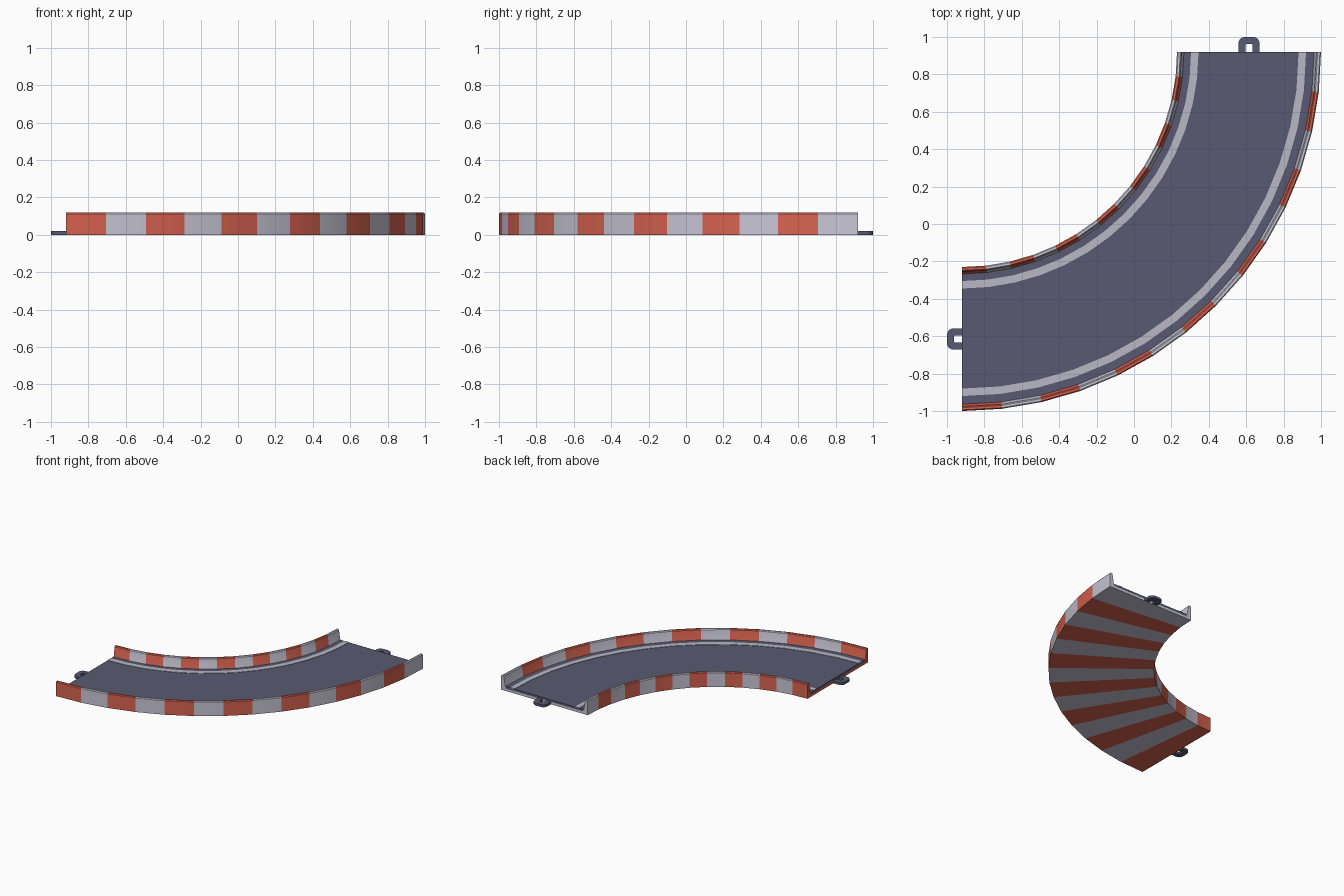
import bpy, math

if "Cube" in bpy.data.objects:
    bpy.data.objects.remove(bpy.data.objects["Cube"])

CX, CY = -0.92, 0.92          # centre of the bend
R_IN, R_OUT, N = 1.15, 1.92, 14
R_MID = (R_IN + R_OUT) / 2


def mat(name, r, g, b):
    m = bpy.data.materials.new(name)
    m.diffuse_color = (r, g, b, 1)
    m.use_nodes = True
    m.node_tree.nodes["Principled BSDF"].inputs["Base Color"].default_value = m.diffuse_color
    return m


RED = mat("kerb red", 0.68, 0.125, 0.08)
WHITE = mat("kerb white", 0.58, 0.57, 0.67)
ROAD = mat("asphalt", 0.098, 0.102, 0.165)
LINE = mat("lane line", 0.49, 0.48, 0.56)


def make(name, verts, faces, mats, idx):
    me = bpy.data.meshes.new(name)
    me.from_pydata(verts, [], faces)
    for m in mats:
        me.materials.append(m)
    for p, i in zip(me.polygons, idx):
        p.material_index = i
    ob = bpy.data.objects.new(name, me)
    bpy.context.collection.objects.link(ob)
    bpy.context.view_layer.objects.active = ob
    ob.select_set(True)
    bpy.ops.object.shade_smooth_by_angle(angle=math.radians(20))
    ob.select_set(False)
    return ob


def sweep(name, profile, mats):
    """Sweep a closed (radius, z) profile round the bend; materials alternate by segment."""
    k, verts, faces, idx = len(profile), [], [], []
    for i in range(N + 1):
        a = math.pi / 2 * i / N
        verts += [(CX + r * math.sin(a), CY - r * math.cos(a), z) for r, z in profile]
    for i in range(N):
        for j in range(k):
            b, c = i * k, (j + 1) % k
            faces.append((b + j, b + k + j, b + k + c, b + c))
            idx.append(i % len(mats))
    faces += [tuple(range(k)), tuple(range(N * k + k - 1, N * k - 1, -1))]
    idx += [0, (N - 1) % len(mats)]
    return make(name, verts, faces, mats, idx)


# Striped channel: thin floor with a tapering wall on each side
half = [(R_OUT, 0), (R_OUT, 0.112), (R_OUT - 0.006, 0.118), (R_OUT - 0.018, 0.118),
        (R_OUT - 0.024, 0.112), (R_OUT - 0.034, 0.045), (R_OUT - 0.042, 0.02)]
mirrored = [(2 * R_MID - r, z) for r, z in reversed(half)]
sweep("striped_kerb_channel", half + mirrored, [RED, WHITE])


def slab(name, r0, r1, z0, z1, m):
    return sweep(name, [(r1, z0), (r1, z1), (r0, z1), (r0, z0)], [m])


# Road surface and its two painted lines
slab("road_surface", R_IN + 0.037, R_OUT - 0.037, 0.019, 0.036, ROAD)
slab("inner_lane_line", 1.225, 1.265, 0.033, 0.039, LINE)
slab("outer_lane_line", 1.80, 1.84, 0.033, 0.039, LINE)


def loop_outline(w, d, r):
    """U outline with rounded far corners, from one root to the other."""
    pts = [(-w, -0.005)]
    for cx, a0 in ((-w + r, 180), (w - r, 90)):
        for s in range(5):
            a = math.radians(a0 - 22.5 * s)
            pts.append((cx + r * math.cos(a), d - r + r * math.sin(a)))
    return pts + [(w, -0.005)]


def connector(name, place):
    """Flat coupling loop standing out from a track end."""
    outer, inner = loop_outline(0.057, 0.08, 0.035), loop_outline(0.018, 0.042, 0.003)
    k, verts, faces = len(outer), [], []
    for z in (0, 0.02):
        for ring in (outer, inner):
            verts += [place(u, v) + (z,) for u, v in ring]
    flip = name.startswith("left")
    for j in range(k - 1):
        o0, i0, o1, i1 = j, k + j, 2 * k + j, 3 * k + j
        faces += [(o0, o0 + 1, i0 + 1, i0), (o1, i1, i1 + 1, o1 + 1),
                  (o0, o1, o1 + 1, o0 + 1), (i0, i0 + 1, i1 + 1, i1)]
    for j in (0, k - 1):
        f = (j, k + j, 3 * k + j, 2 * k + j)
        faces.append(f if j == 0 else f[::-1])
    return make(name, verts, faces, [ROAD], [0] * len(faces))


# Coupling loops on both ends
connector("back_connector", lambda u, v: (CX + R_MID + u, CY + v))
connector("left_connector", lambda u, v: (CX - v, CY - R_MID + u))

# Make all normals point outward
import bmesh
for ob in bpy.context.collection.objects:
    bm = bmesh.new()
    bm.from_mesh(ob.data)
    bmesh.ops.recalc_face_normals(bm, faces=bm.faces)
    bm.to_mesh(ob.data)
    bm.free()
